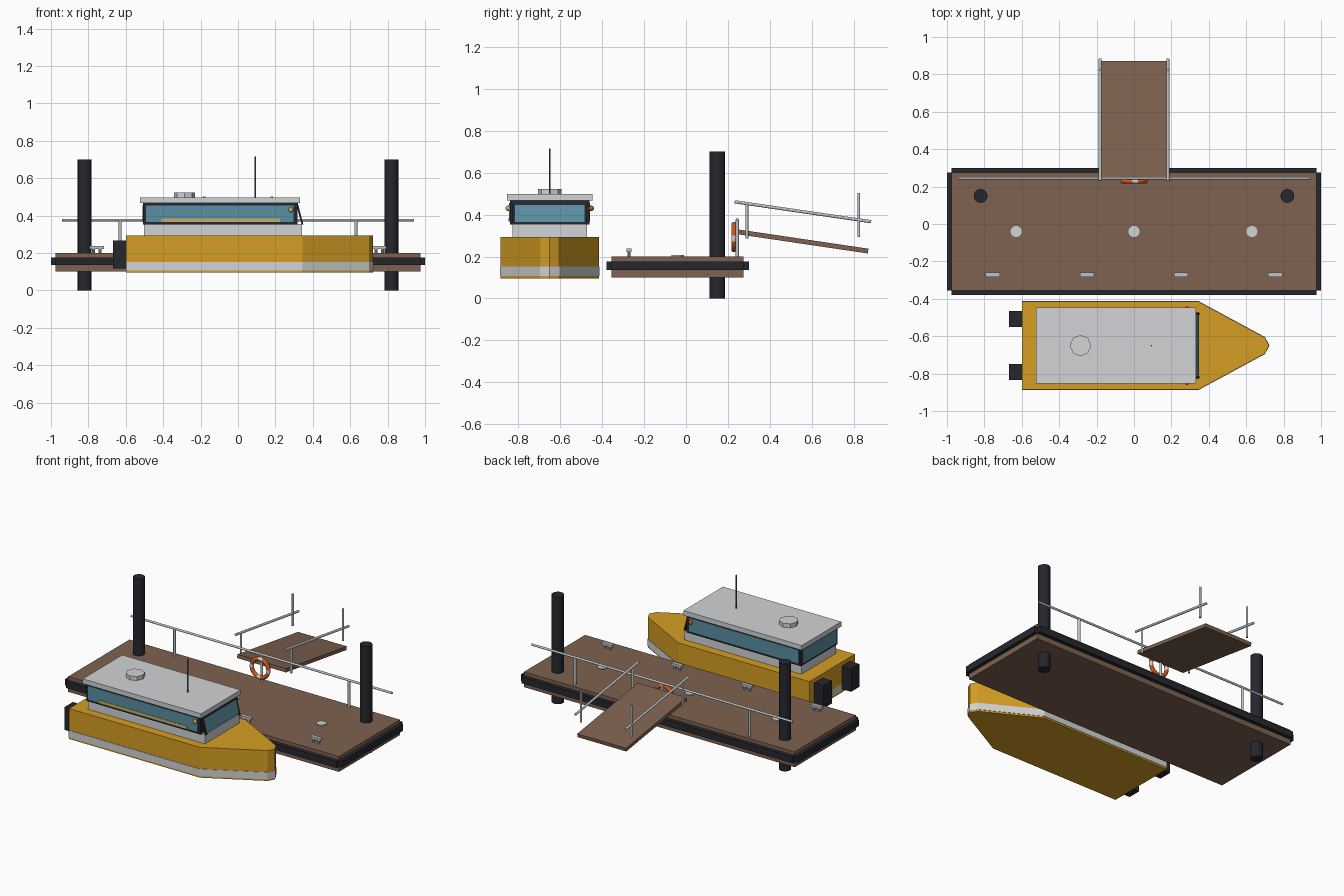
import bpy, bmesh, math
from mathutils import Vector

if "Cube" in bpy.data.objects:
    bpy.data.objects.remove(bpy.data.objects["Cube"])


def mat(name, r, g, b):
    lin = [((c / 255 + 0.055) / 1.055) ** 2.4 for c in (r, g, b)]
    m = bpy.data.materials.new(name)
    m.diffuse_color = (*lin, 1)
    m.use_nodes = True
    m.node_tree.nodes["Principled BSDF"].inputs["Base Color"].default_value = m.diffuse_color
    return m


BROWN = mat("deck_brown", 126, 98, 80)
DARK = mat("rubber_dark", 38, 39, 46)
YELLOW = mat("hull_yellow", 214, 158, 36)
WHITE = mat("cabin_light_grey", 210, 212, 214)
METAL = mat("rail_metal", 190, 195, 198)
GLASS = mat("window_teal", 90, 144, 162)
ORANGE = mat("buoy_orange", 212, 88, 30)
TAN = mat("sign_tan", 196, 178, 104)
GREY = mat("antenna_grey", 95, 100, 104)


def finish(name, bm, *mats):
    me = bpy.data.meshes.new(name)
    bmesh.ops.recalc_face_normals(bm, faces=bm.faces)
    bm.to_mesh(me)
    bm.free()
    for m in mats:
        me.materials.append(m)
    ob = bpy.data.objects.new(name, me)
    bpy.context.collection.objects.link(ob)
    return ob


def box(name, x, y, z, m):
    """Box from (min, max) ranges."""
    bm = bmesh.new()
    bmesh.ops.create_cube(bm, size=1)
    for v in bm.verts:
        v.co = [r[0] + (c + 0.5) * (r[1] - r[0]) for r, c in zip((x, y, z), v.co)]
    return finish(name, bm, m)


def rod(name, a, b, r, m, sides=12):
    """Cylinder between two points."""
    a, b = Vector(a), Vector(b)
    bm = bmesh.new()
    bmesh.ops.create_cone(bm, cap_ends=True, segments=sides, radius1=r, radius2=r, depth=(b - a).length)
    ob = finish(name, bm, m)
    ob.location = (a + b) / 2
    ob.rotation_euler = (b - a).to_track_quat('Z', 'Y').to_euler()
    return ob


def prism(name, pts, z0, z1, m):
    """Outline in x, y extruded upwards."""
    bm = bmesh.new()
    f = bm.faces.new([bm.verts.new((x, y, z0)) for x, y in pts])
    top = bmesh.ops.extrude_face_region(bm, geom=[f])["geom"]
    bmesh.ops.translate(bm, vec=(0, 0, z1 - z0), verts=[g for g in top if isinstance(g, bmesh.types.BMVert)])
    return finish(name, bm, m)


# Pontoon deck with rubber fenders
box("pontoon_deck", (-.977, .977), (-.355, .275), (.1, .2), BROWN)
for s, n in ((-1, "left"), (1, "right")):
    box(f"fender_{n}", sorted((s * .977, s)), (-.355, .275), (.135, .177), DARK)
    rod(f"pile_{n}", (s * .82, .15, 0), (s * .82, .15, .7), .037, DARK, 16)
box("fender_front", (-.977, .977), (-.38, -.355), (.135, .177), DARK)
box("fender_back", (-.977, .977), (.275, .30), (.135, .177), DARK)

# Deck hatches, rail posts and rail
for i, x in enumerate((-.63, 0, .63)):
    rod(f"deck_hatch_{i}", (x, -.04, .195), (x, -.04, .207), .03, WHITE, 16)
    rod(f"rail_post_{i}", (x, .245, .2), (x, .245, .376), .008, METAL)
rod("deck_rail", (-.942, .245, .376), (.942, .245, .376), .007, METAL)

# Mooring cleats
for i, x in enumerate((-.755, -.252, .252, .755)):
    box(f"cleat_bar_{i}", (x - .038, x + .038), (-.284, -.26), (.222, .238), METAL)
    for s in (-1, 1):
        rod(f"cleat_leg_{i}_{s}", (x + s * .018, -.272, .2), (x + s * .018, -.272, .225), .008, METAL, 8)

# Life buoy with four pale bands
bm = bmesh.new()
N, K = 32, 10
ring = [[bm.verts.new(((.06 + .013 * math.cos(2 * math.pi * k / K)) * math.cos(2 * math.pi * (i + .5) / N),
                       .228 + .012 * math.sin(2 * math.pi * k / K),
                       .293 + (.06 + .013 * math.cos(2 * math.pi * k / K)) * math.sin(2 * math.pi * (i + .5) / N)))
         for k in range(K)] for i in range(N)]
for i in range(N):
    for k in range(K):
        j, l = (i + 1) % N, (k + 1) % K
        f = bm.faces.new((ring[i][k], ring[j][k], ring[j][l], ring[i][l]))
        f.material_index = 1 if (i + 2) % 8 < 2 else 0
        f.smooth = True
finish("life_buoy", bm, ORANGE, WHITE)

# Sloping gangway with hand rails
gang = box("gangway", (-.176, .176), (-.316, .316), (-.0115, .0115), BROWN)
gang.location = (0, .556, .272)
gang.rotation_euler.x = -math.radians(8.4)
for s, n in ((-1, "left"), (1, "right")):
    x = s * .181
    rod(f"gangway_rail_{n}", (x, .232, .461), (x, .883, .366), .0075, METAL)
    rod(f"gangway_post_near_{n}", (x, .29, .287), (x, .29, .453), .007, METAL)
    rod(f"gangway_post_far_{n}", (x, .824, .294), (x, .824, .502), .007, METAL)

# Boat hull with waterline band
CY = -.65


def outline(o):
    half = [(-.6, .235 + o), (.345, .235 + o), (.70, .043 + o), (.722 + o, 0)]
    return [(x, CY + y) for x, y in half] + [(x, CY - y) for x, y in half[-2::-1]]


prism("hull", outline(0), .096, .294, YELLOW)
prism("hull_band", outline(.003), .107, .153, WHITE)

# Cabin: trunk, window block, roof
box("cabin_trunk", (-.502, .342), (CY - .178, CY + .178), (.29, .354), WHITE)
box("window_frame", (-.507, .318), (CY - .19, CY + .19), (.352, .466), DARK)
box("roof", (-.523, .331), (CY - .204, CY + .204), (.466, .497), WHITE)
for s, n in ((-1, "front"), (1, "back")):
    box(f"side_window_{n}", (-.492, .298), sorted((CY + s * .188, CY + s * .193)), (.366, .454), GLASS)
    # Side lamps
    bm = bmesh.new()
    bmesh.ops.create_uvsphere(bm, u_segments=12, v_segments=8, radius=.013)
    lamp = finish(f"side_lamp_{n}", bm, TAN if s < 0 else ORANGE)
    lamp.location = (.283, CY + s * .198, .43)
box("stern_window", (-.511, -.505), (CY - .172, CY + .172), (.366, .454), GLASS)
box("side_sign", (-.41, .224), (CY - .196, CY - .191), (.366, .384), TAN)

# Raked windscreen: dark pillars and rails around a glass sheet


def raked(name, y0, y1, z0, z1, t, m):
    def at(z):
        return .349 - (z - .354) * .26
    bm = bmesh.new()
    vs = [[bm.verts.new((at(z) + d, CY + y, z)) for y, z in ((y0, z0), (y1, z0), (y1, z1), (y0, z1))]
          for d in (-t, 0)]
    bm.faces.new(vs[0])
    bm.faces.new(vs[1])
    for i in range(4):
        j = (i + 1) % 4
        bm.faces.new((vs[0][i], vs[0][j], vs[1][j], vs[1][i]))
    finish(name, bm, m)


raked("windscreen_glass", -.165, .165, .362, .446, .006, GLASS)
raked("windscreen_top", -.177, .177, .446, .466, .01, DARK)
raked("windscreen_pillar_front", -.177, -.163, .352, .466, .01, DARK)
raked("windscreen_pillar_back", .163, .177, .352, .466, .01, DARK)

# Roof vent and antenna
rod("roof_vent", (-.286, CY, .49), (-.286, CY, .523), .057, WHITE, 8)
rod("antenna", (.093, CY, .49), (.093, CY, .715), .004, GREY, 8)

# Outboard motors
for s, n in ((-1, "front"), (1, "back")):
    y = CY + s * .142
    box(f"outboard_{n}", (-.667, -.598), (y - .043, y + .043), (.118, .267), DARK)
